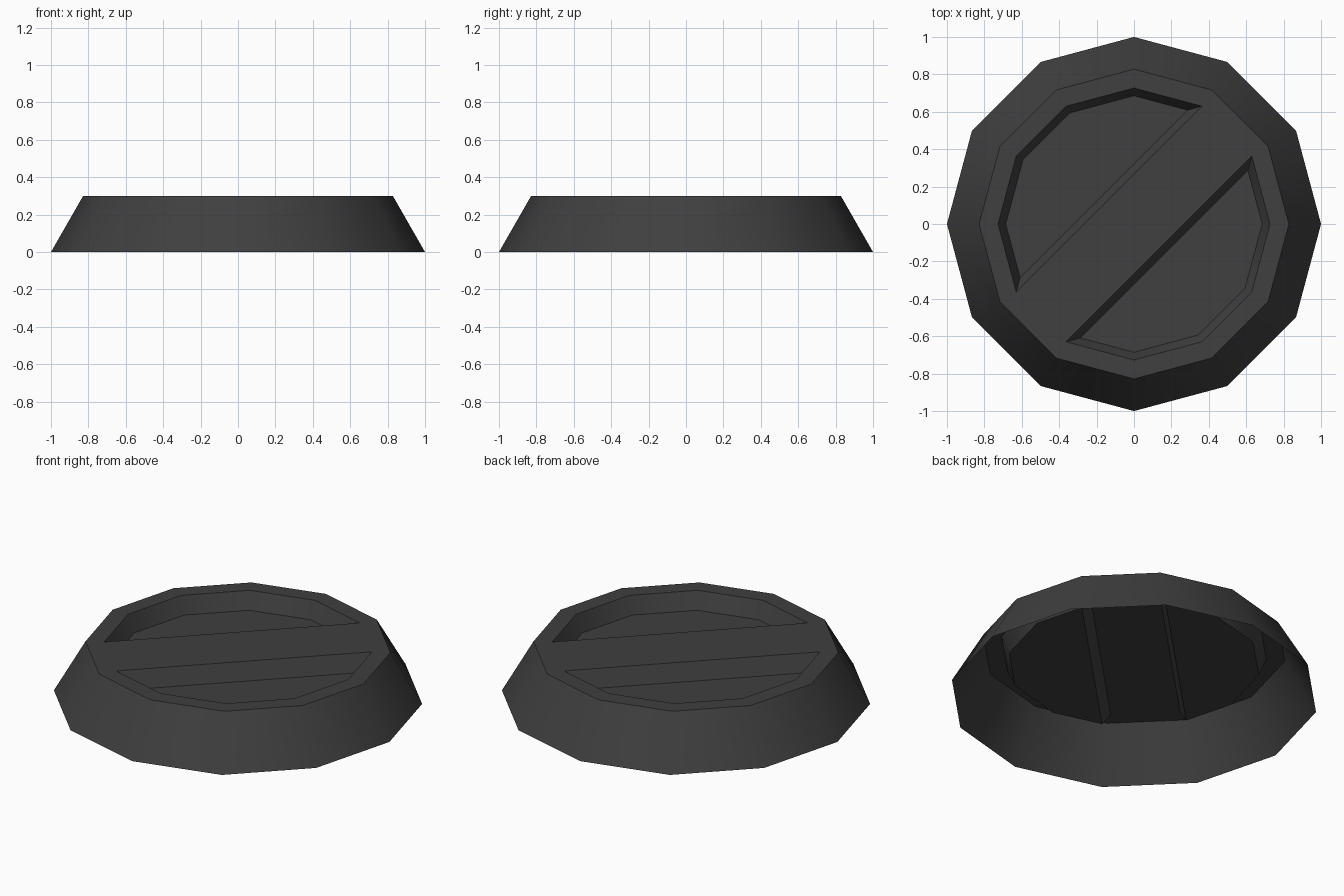
import bpy
import bmesh
import math

cube = bpy.data.objects.get("Cube")
if cube:
    bpy.data.objects.remove(cube, do_unlink=True)

SIDES = 12
HEIGHT = 0.3

# Single dark material
mat = bpy.data.materials.new("dark_grey")
mat.use_nodes = True
colour = (0.05, 0.05, 0.05, 1)
mat.diffuse_color = colour
mat.node_tree.nodes["Principled BSDF"].inputs["Base Color"].default_value = colour

bm = bmesh.new()


def ring(radius, z):
    step = math.tau / SIDES
    return [bm.verts.new((radius * math.cos(i * step), radius * math.sin(i * step), z))
            for i in range(SIDES)]


def bridge(low, high):
    for i in range(SIDES):
        j = (i + 1) % SIDES
        bm.faces.new((low[i], low[j], high[j], high[i]))


# Sloped side wall and flat top rim, open underneath
base = ring(1.0, 0)
shoulder = ring(0.828, HEIGHT)
rim = ring(0.727, HEIGHT)
bridge(base, shoulder)
bridge(shoulder, rim)

# Diagonal grip bar with a half-disc on either side
bm.faces.new((rim[1], rim[2], rim[7], rim[8]))
pockets = [bm.faces.new(rim[2:8]), bm.faces.new(rim[8:] + rim[:2])]

# Sink the half-discs into pockets with sloped walls
bm.normal_update()
bmesh.ops.inset_individual(bm, faces=pockets, thickness=0.04, depth=-0.1,
                           use_even_offset=True)

mesh = bpy.data.meshes.new("cap_shell")
bm.to_mesh(mesh)
bm.free()
mesh.materials.append(mat)
cap = bpy.data.objects.new("cap_shell", mesh)
bpy.context.collection.objects.link(cap)

# Smooth round walls, crisp rims
bpy.ops.object.select_all(action="DESELECT")
cap.select_set(True)
bpy.context.view_layer.objects.active = cap
bpy.ops.object.shade_smooth_by_angle(angle=math.radians(35))
